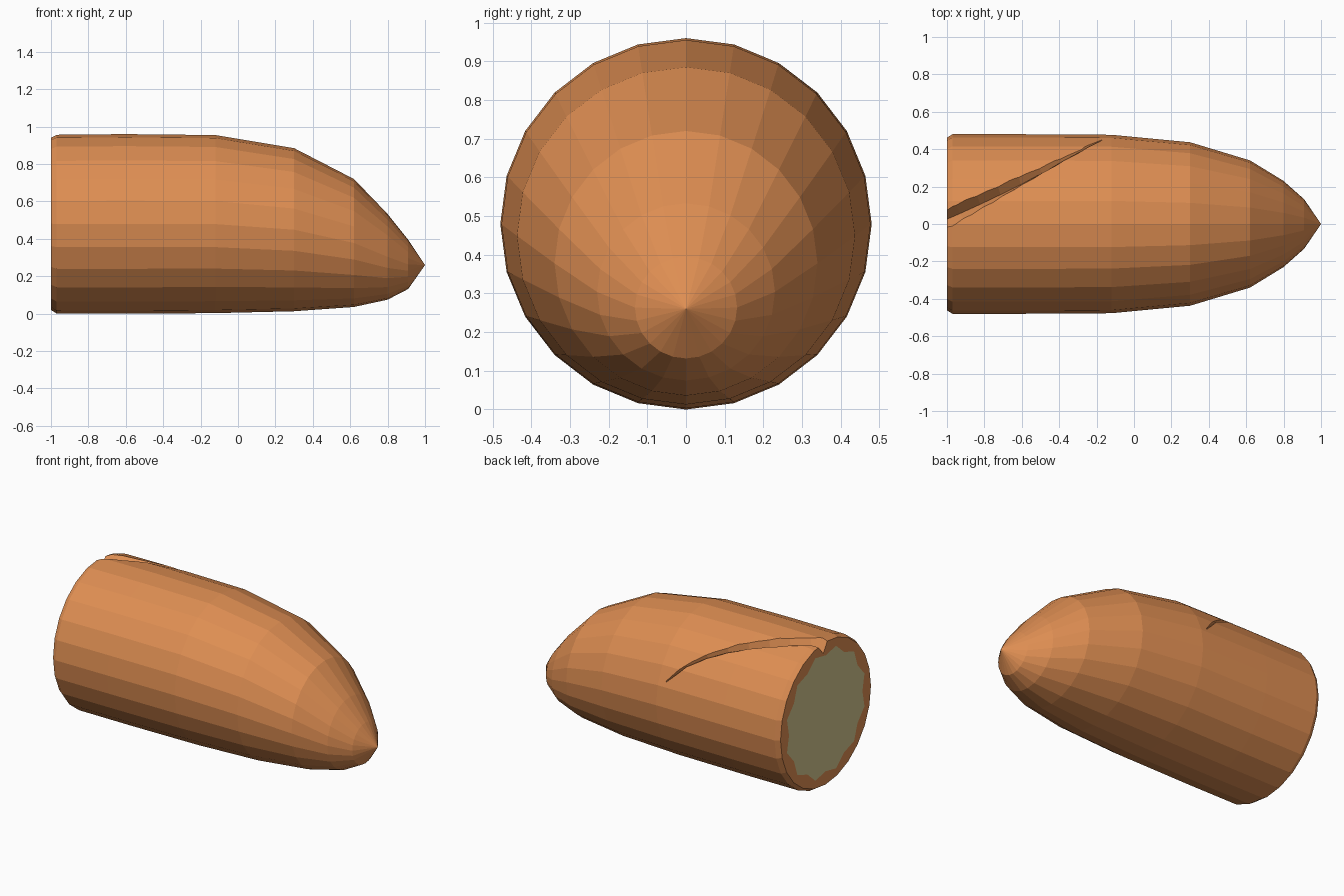
import bpy, bmesh
from math import sin, cos, pi, sqrt, asin
from mathutils import Vector

if "Cube" in bpy.data.objects:
    bpy.data.objects.remove(bpy.data.objects["Cube"])

SIDES = 24


def material(name, colour):
    m = bpy.data.materials.new(name)
    m.diffuse_color = (*colour, 1)
    m.use_nodes = True
    m.node_tree.nodes["Principled BSDF"].inputs["Base Color"].default_value = m.diffuse_color
    return m


def make_object(name, bm, mats=()):
    bmesh.ops.recalc_face_normals(bm, faces=bm.faces)
    me = bpy.data.meshes.new(name)
    bm.to_mesh(me)
    bm.free()
    for m in mats:
        me.materials.append(m)
    ob = bpy.data.objects.new(name, me)
    bpy.context.collection.objects.link(ob)
    return ob


def bridge(bm, a, b):
    n = len(a)
    for i in range(n):
        j = (i + 1) % n
        bm.faces.new((a[i], a[j], b[j], b[i]))


# Bullet body: x, half width, bottom z, top z
sections = [
    (-1.00, 0.462, 0.020, 0.943),
    (-0.97, 0.480, 0.001, 0.957),
    (-0.60, 0.480, 0.000, 0.960),
    (-0.12, 0.477, 0.003, 0.955),
    (0.30, 0.437, 0.013, 0.885),
    (0.62, 0.340, 0.036, 0.720),
    (0.80, 0.230, 0.075, 0.533),
    (0.91, 0.132, 0.132, 0.395),
]
bm = bmesh.new()
rings = []
for x, w, lo, hi in sections:
    mid, h = (lo + hi) / 2, (hi - lo) / 2
    rings.append([bm.verts.new((x, w * sin(2 * pi * i / SIDES),
                                mid + h * cos(2 * pi * i / SIDES)))
                  for i in range(SIDES)])
for a, b in zip(rings, rings[1:]):
    bridge(bm, a, b)

# Pointed nose
tip = bm.verts.new((1, 0, 0.26))
for i in range(SIDES):
    bm.faces.new((rings[-1][i], rings[-1][(i + 1) % SIDES], tip))

# Back end: rim with a jagged inner edge around a pale core
core = []
for i in range(SIDES):
    r = 0.41 if i % 2 else 0.375
    a = 2 * pi * i / SIDES
    core.append(bm.verts.new((-1, r * sin(a), 0.48 + r * cos(a))))
bridge(bm, core, rings[0])
bm.faces.new(core).material_index = 1
body = make_object("bullet_body", bm, [material("orange", (0.73, 0.27, 0.085)),
                                       material("pale_core", (0.66, 0.58, 0.28))])

# Diagonal crease: tapered V-shaped cutter running from the rim to the side
bm = bmesh.new()
prev = None
STEPS = 8
for k in range(STEPS + 1):
    t = k / STEPS
    x = -1.04 + 0.87 * t
    y = 0.01 + 0.445 * t
    ang = asin(y / 0.48)
    out = Vector((0, sin(ang), cos(ang)))
    side = Vector((-0.5, cos(ang), -sin(ang))).normalized()
    centre = Vector((x, 0, 0.48))
    depth = 0.075 * (1 - t) ** 1.2 + 0.012
    half = 0.045 * (1 - t) + 0.018
    ring = [bm.verts.new(centre + out * (0.48 - depth)),
            bm.verts.new(centre + out * 0.53 + side * half * 1.3),
            bm.verts.new(centre + out * 0.53 - side * half * 1.3)]
    if prev:
        bridge(bm, prev, ring)
    else:
        bm.faces.new(ring)
    prev = ring
bm.faces.new(prev)
cutter = make_object("crease_cutter", bm)
cutter.hide_render = True

mod = body.modifiers.new("crease", 'BOOLEAN')
mod.operation = 'DIFFERENCE'
mod.solver = 'EXACT'
mod.object = cutter
bpy.context.view_layer.objects.active = body
bpy.ops.object.modifier_apply(modifier=mod.name)
bpy.data.objects.remove(cutter)
